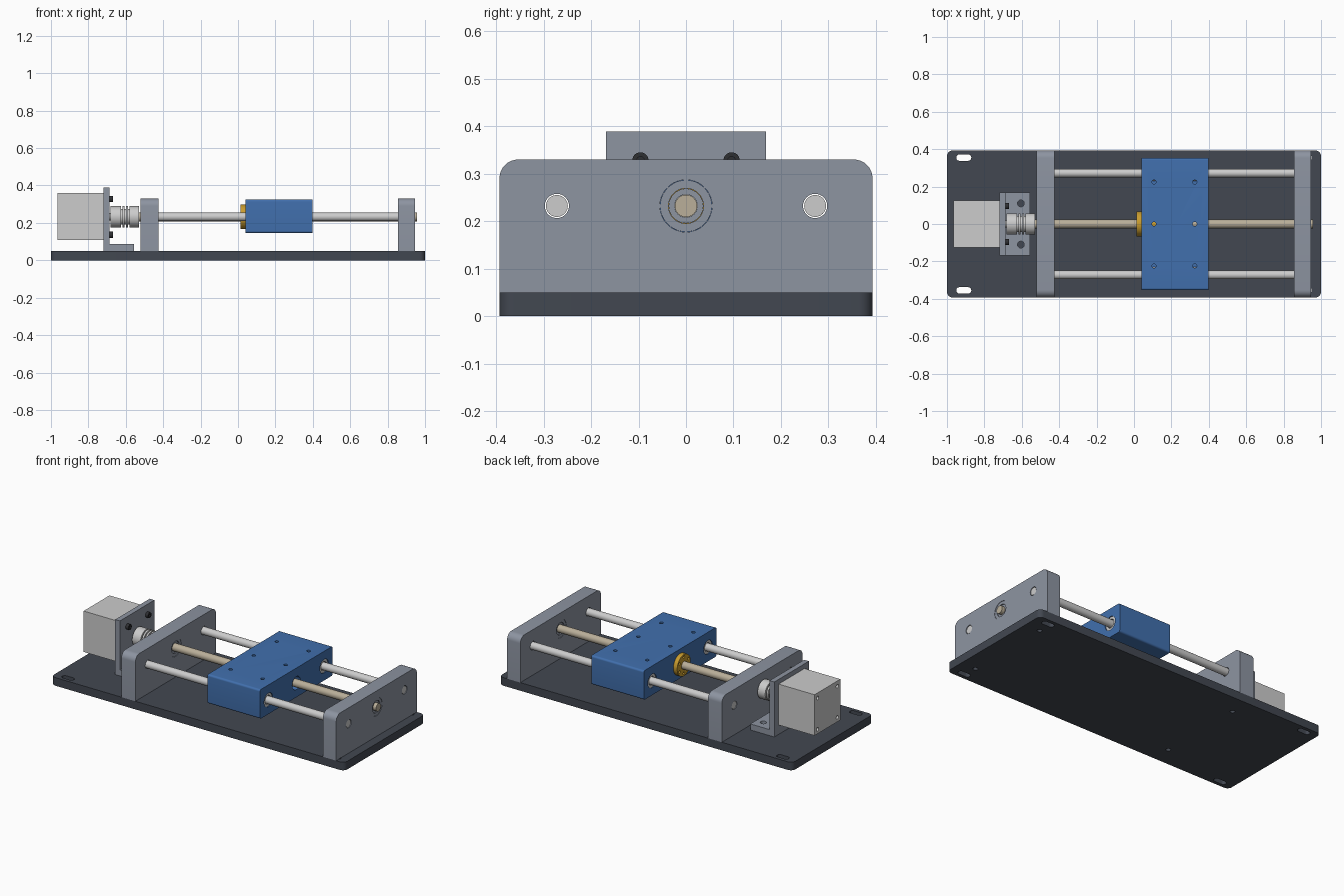
import bpy, bmesh, math
from mathutils import Matrix, Vector

if "Cube" in bpy.data.objects:
    bpy.data.objects.remove(bpy.data.objects["Cube"])


def material(name, r, g, b):
    col = [(c / 255) ** 2.2 for c in (r, g, b)] + [1]
    m = bpy.data.materials.new(name)
    m.use_nodes = True
    m.diffuse_color = col
    m.node_tree.nodes["Principled BSDF"].inputs["Base Color"].default_value = col
    return m


slate = material("slate grey", 140, 147, 160)
dark = material("dark base", 68, 73, 82)
blue = material("carriage blue", 67, 111, 172)
silver = material("light silver", 203, 203, 203)
beige = material("screw beige", 184, 173, 152)
brass = material("brass", 200, 155, 50)
black = material("black steel", 50, 51, 54)

AXIS_Z = 0.232      # height of the drive line
ROD_Y = 0.272


def finish(bm, name, mat):
    bmesh.ops.recalc_face_normals(bm, faces=bm.faces)
    mesh = bpy.data.meshes.new(name)
    bm.to_mesh(mesh)
    bm.free()
    ob = bpy.data.objects.new(name, mesh)
    bpy.context.collection.objects.link(ob)
    if mat:
        mesh.materials.append(mat)
    return ob


def select(ob):
    bpy.ops.object.select_all(action='DESELECT')
    ob.select_set(True)
    bpy.context.view_layer.objects.active = ob


def smooth(ob):
    select(ob)
    bpy.ops.object.shade_smooth_by_angle(angle=math.radians(35))


def box(name, mat, lo, hi, axis=None, radius=0, top_only=False):
    """Box between two corners, with edges along one axis rounded."""
    lo, hi = Vector(lo), Vector(hi)
    bm = bmesh.new()
    bmesh.ops.create_cube(bm, size=1)
    for v in bm.verts:
        v.co = (lo + hi) / 2 + v.co * (hi - lo)
    if radius:
        edges = [e for e in bm.edges
                 if abs(e.verts[0].co[axis] - e.verts[1].co[axis]) > 1e-4
                 and (not top_only or e.verts[0].co.z > hi.z - 1e-4)]
        bmesh.ops.bevel(bm, geom=edges, offset=radius, segments=8,
                        profile=0.5, affect='EDGES')
    return finish(bm, name, mat)


def lathe(name, mat, profile, y=0, z=AXIS_Z, n=48):
    """Closed ring profile of (x, radius) points turned about an x axis."""
    bm = bmesh.new()
    rings = [[bm.verts.new((x, y + r * math.cos(math.tau * i / n),
                            z + r * math.sin(math.tau * i / n)))
              for i in range(n)] for x, r in profile]
    for a, b in zip(rings, rings[1:] + rings[:1]):
        for i in range(n):
            j = (i + 1) % n
            bm.faces.new((a[i], a[j], b[j], b[i]))
    ob = finish(bm, name, mat)
    smooth(ob)
    return ob


def tube(name, mat, x0, x1, outer, inner, y=0):
    return lathe(name, mat, [(x0, inner), (x0, outer), (x1, outer), (x1, inner)], y)


def cylinders(name, mat, axis, centres, radius, length):
    """Solid cylinders along x or z about the given centres, as one object."""
    bm = bmesh.new()
    turn = Matrix.Rotation(math.pi / 2, 4, 'Y') if axis == 'X' else Matrix()
    for c in centres:
        bmesh.ops.create_cone(bm, cap_ends=True, segments=40, radius1=radius,
                              radius2=radius, depth=length,
                              matrix=Matrix.Translation(c) @ turn)
    ob = finish(bm, name, mat)
    if mat:
        smooth(ob)
    return ob


def cut(ob, cutter):
    mod = ob.modifiers.new("cut", 'BOOLEAN')
    mod.operation = 'DIFFERENCE'
    mod.solver = 'EXACT'
    mod.object = cutter
    select(ob)
    bpy.ops.object.modifier_apply(modifier=mod.name)
    bpy.data.objects.remove(cutter)


def drill(ob, axis, centres, radius, length):
    cut(ob, cylinders("cutter", None, axis, centres, radius, length))


SIDES = (-1, 1)

# Base plate with corner slots and screw holes
base = box("base_plate", dark, (-1, -.393, 0), (1, .393, .05), 2, .03)
for sx in SIDES:
    for sy in SIDES:
        x, y = sx * .91, sy * .355
        cut(base, box("cutter", None, (x - .04, y - .017, -.1),
                      (x + .04, y + .017, .1), 2, .0165))
drill(base, 'Z', [(x, s * ROD_Y, 0) for x in (-.472, .9) for s in SIDES], .014, .09)
smooth(base)

# End supports with rod holes and recessed bearings
for name, x0, x1 in (("motor_end", -.52, -.425), ("far_end", .855, .945)):
    mid = (x0 + x1) / 2
    plate = box(name + "_support", slate, (x0, -.393, .05), (x1, .393, .33), 0, .04, True)
    drill(plate, 'X', [(mid, s * ROD_Y, AXIS_Z) for s in SIDES], .0255, .3)
    drill(plate, 'X', [(mid, 0, AXIS_Z)], .055, .3)
    smooth(plate)
    tube(name + "_bearing_outer", slate, x0 + .002, x1 - .002, .0545, .037)
    tube(name + "_bearing_inner", slate, x0 + .008, x1 - .008, .0365, .024)

# Guide rods and lead screw
for side, s in (("right", -1), ("left", 1)):
    cylinders(side + "_guide_rod", silver, 'X', [(.2125, s * ROD_Y, AXIS_Z)], .023, 1.461)
cylinders("lead_screw", beige, 'X', [(.178, 0, AXIS_Z)], .0235, 1.56)

# Carriage block
carriage = box("carriage", blue, (.04, -.354, .145), (.398, .354, .325), 0, .012)
drill(carriage, 'X', [(.22, s * ROD_Y, AXIS_Z) for s in SIDES], .042, .6)
drill(carriage, 'X', [(.22, 0, AXIS_Z)], .04, .6)
drill(carriage, 'Z', [(x, y, .32) for x in (.107, .325) for y in (-.224, 0, .224)],
      .011, .17)
smooth(carriage)
for side, s in (("right", -1), ("left", 1)):
    tube(side + "_linear_bearing", silver, .045, .393, .0415, .0265, s * ROD_Y)

# Flanged nut on the lead screw
flange = tube("nut_flange", brass, .014, .04, .066, .024)
drill(flange, 'X', [(.02, .05 * math.cos(math.tau * (i + .5) / 6),
                     AXIS_Z + .05 * math.sin(math.tau * (i + .5) / 6))
                    for i in range(6)], .008, .1)
smooth(flange)
tube("nut_body", brass, .035, .2, .0395, .024)

# Motor with rear corner holes
motor = box("motor", silver, (-.965, -.126, .108), (-.72, .126, .36))
corners = [(a, AXIS_Z + b) for a in (-.096, .096) for b in (-.096, .096)]
drill(motor, 'X', [(-.965, y, z) for y, z in corners], .011, .05)
smooth(motor)
cylinders("motor_boss", silver, 'X', [(-.705, 0, AXIS_Z)], .045, .035)
cylinders("motor_shaft", silver, 'X', [(-.68, 0, AXIS_Z)], .02, .1)

# L-shaped motor bracket and its screws
box("bracket_upright", slate, (-.72, -.168, .05), (-.688, .168, .389))
foot = box("bracket_foot", slate, (-.688, -.168, .05), (-.556, .168, .087))
drill(foot, 'Z', [(-.605, s * .11, .07) for s in SIDES], .018, .1)
smooth(foot)
screws = cylinders("bracket_screws", black, 'X',
                   [(-.679, y, z) for y, z in corners], .017, .02)
drill(screws, 'X', [(-.669, y, z) for y, z in corners], .008, .016)
smooth(screws)

# Flexible coupling with three grooves
R, G = .057, .042
outline = [(-.682, .019), (-.682, R)]
for x in (-.622, -.603, -.584):
    outline += [(x - .004, R), (x - .004, G), (x + .004, G), (x + .004, R)]
outline += [(-.528, R), (-.528, .019)]
lathe("shaft_coupling", silver, outline)
